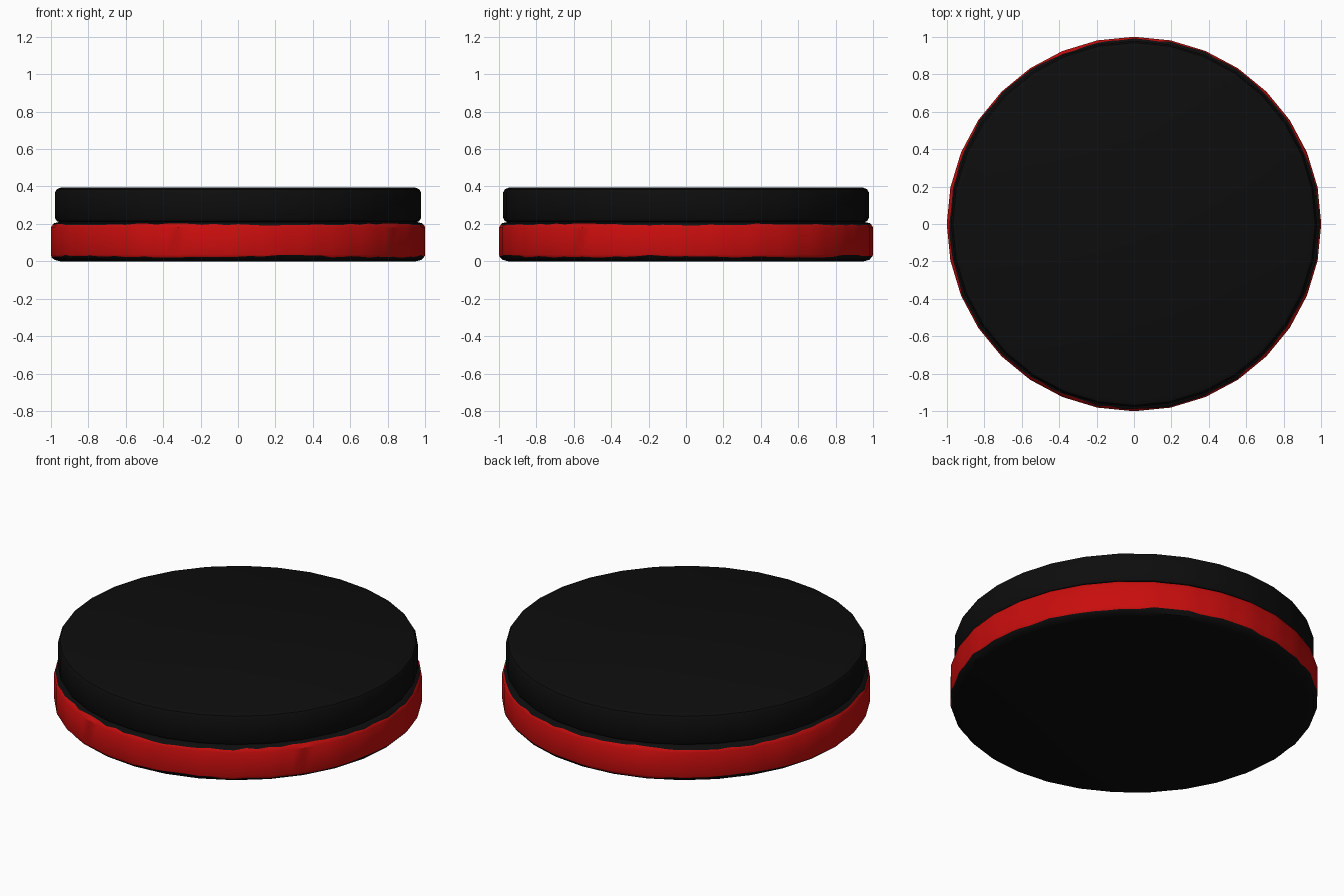
import bpy, bmesh, math, random

cube = bpy.data.objects.get("Cube")
if cube:
    bpy.data.objects.remove(cube, do_unlink=True)
random.seed(4)
SIDES = 32
STEPS = SIDES * 3


def material(name, color):
    m = bpy.data.materials.new(name)
    m.use_nodes = True
    m.diffuse_color = color
    bsdf = m.node_tree.nodes["Principled BSDF"]
    bsdf.inputs["Base Color"].default_value = color
    bsdf.inputs["Roughness"].default_value = 0.6
    return m


black = material("black rubber", (0.004, 0.004, 0.004, 1))
red = material("red paint", (0.58, 0.004, 0.004, 1))


def facet(angle):
    """Shrink factor that keeps each of the sides straight."""
    half = math.pi / SIDES
    return math.cos(half) / math.cos(angle % (2 * half) - half)


def disc(name, profile, ragged=(), red_rows=()):
    """Closed turned disc; ragged rings wander along their profile."""
    bm = bmesh.new()
    rings = []
    for row, (r, z) in enumerate(profile):
        ring = []
        for i in range(STEPS):
            a = 2 * math.pi * i / STEPS
            rr, zz = r, z
            if row in ragged:
                # slide towards the neighbouring dark ring by a random amount
                r2, z2 = profile[row + ragged[row]]
                t = 0.35 + 0.3 * math.sin(5 * a + row) + random.uniform(-0.3, 0.3)
                t = min(max(t, 0), 0.9)
                rr, zz = r + (r2 - r) * t, z + (z2 - z) * t
            rr *= facet(a)
            ring.append(bm.verts.new((rr * math.cos(a), rr * math.sin(a), zz)))
        rings.append(ring)
    for row, (low, high) in enumerate(zip(rings, rings[1:])):
        for i in range(STEPS):
            j = (i + 1) % STEPS
            f = bm.faces.new((low[i], low[j], high[j], high[i]))
            f.material_index = int(row in red_rows)
    bm.faces.new(rings[0][::-1])
    bm.faces.new(rings[-1])
    mesh = bpy.data.meshes.new(name)
    bm.to_mesh(mesh)
    bm.free()
    mesh.materials.append(black)
    mesh.materials.append(red)
    obj = bpy.data.objects.new(name, mesh)
    bpy.context.collection.objects.link(obj)
    bpy.ops.object.select_all(action="DESELECT")
    obj.select_set(True)
    bpy.context.view_layer.objects.active = obj
    bpy.ops.object.shade_smooth_by_angle(angle=math.radians(35))


# Lower disc with a worn red band round its wall
disc("lower_disc",
     [(0.95, 0), (0.98, 0.008), (0.995, 0.02), (1, 0.036), (1, 0.18),
      (0.995, 0.192), (0.982, 0.204), (0.955, 0.21)],
     ragged={2: 1, 5: 1}, red_rows=(2, 3, 4))

# Upper disc, slightly narrower, with a groove beneath it
disc("upper_disc",
     [(0.945, 0.205), (0.968, 0.215), (0.978, 0.232), (0.978, 0.368),
      (0.968, 0.385), (0.945, 0.395)])
